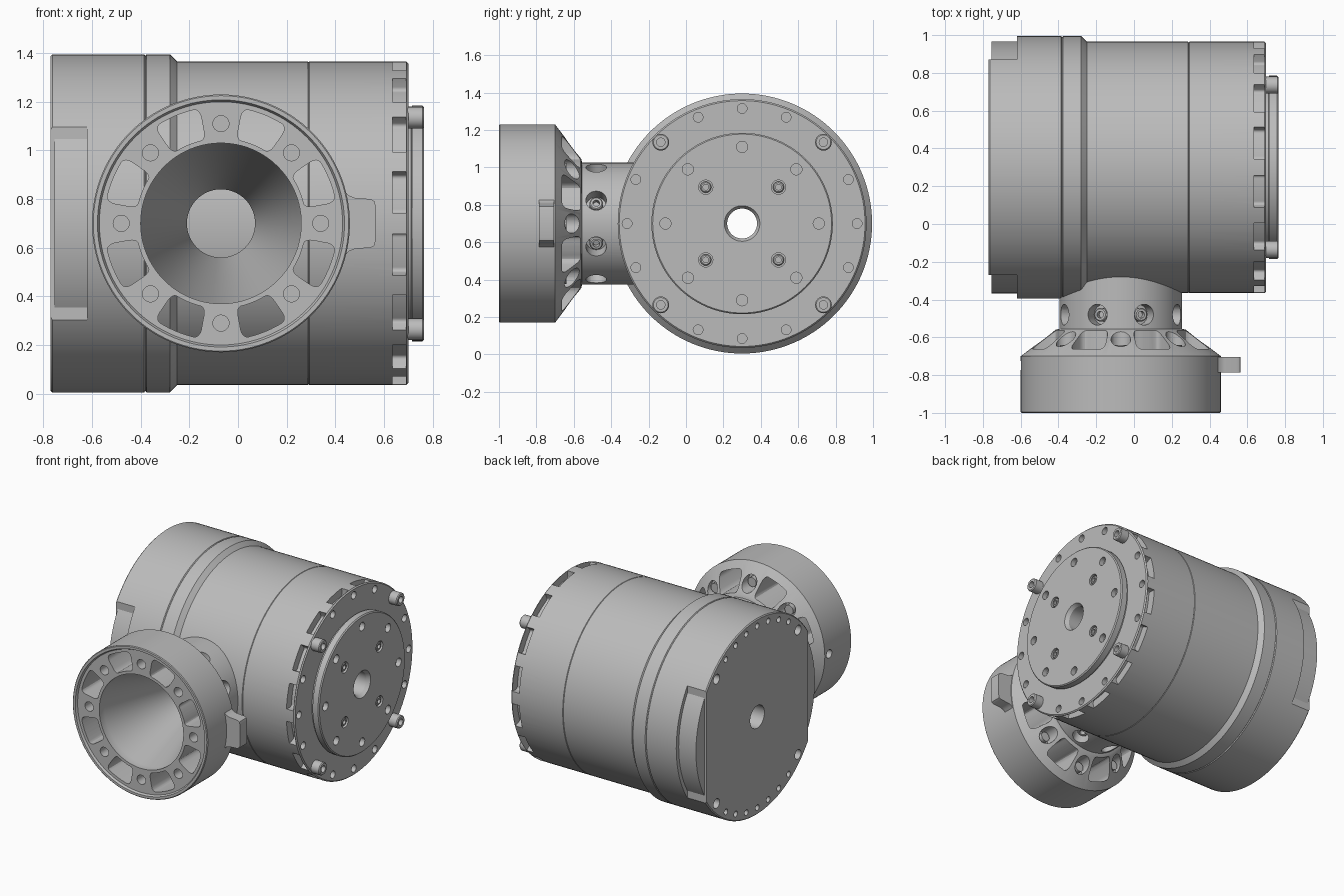
import bpy, bmesh
from math import cos, sin, pi, radians
from mathutils import Matrix, Vector

if "Cube" in bpy.data.objects:
    bpy.data.objects.remove(bpy.data.objects["Cube"])

grey = bpy.data.materials.new("machined_grey")
grey.use_nodes = True
grey.diffuse_color = (0.5, 0.5, 0.5, 1)
grey.node_tree.nodes["Principled BSDF"].inputs["Base Color"].default_value = (0.5, 0.5, 0.5, 1)

# Local z runs along +x for the drum and along +y for the cup
DRUM = Matrix.Translation((0, 0.3, 0.7)) @ Matrix.Rotation(pi / 2, 4, 'Y')
CUP = Matrix.Translation((-0.07, 0, 0.7)) @ Matrix.Rotation(-pi / 2, 4, 'X')
EIGHTH, SIXTEENTH = pi / 4, pi / 8


def lathe(bm, profile, seg=96, frame=Matrix()):
    """Turn a profile of (axial, radius) points around local z."""
    rings = [[bm.verts.new(frame @ Vector((r * cos(2 * pi * i / seg), r * sin(2 * pi * i / seg), z)))
              for i in range(seg)] for z, r in profile]
    pairs = list(zip(rings, rings[1:]))
    if profile[0][1] > 0:
        pairs.append((rings[-1], rings[0]))
    for a, b in pairs:
        for i in range(seg):
            j = (i + 1) % seg
            bm.faces.new((a[i], a[j], b[j], b[i]))
    bmesh.ops.remove_doubles(bm, verts=[v for ring in rings for v in ring], dist=1e-6)


def peg(bm, size, z0, z1, r, a, radial=False):
    """Cylinder along the axis, or pointing outwards at one axial place."""
    if radial:
        m = Matrix.Rotation(a, 4, 'Z') @ Matrix.Translation((r, 0, (z0 + z1) / 2)) @ Matrix.Rotation(pi / 2, 4, 'Y')
        depth = 0.2
    else:
        m, depth = Matrix.Translation((r * cos(a), r * sin(a), (z0 + z1) / 2)), z1 - z0
    bmesh.ops.create_cone(bm, cap_ends=True, segments=24, radius1=size, radius2=size, depth=depth, matrix=m)


def sector(bm, mid, half, r0, r1, z0, z1, steps=8, bevel=0, r0_far=None):
    """Block of a ring; the inner radius may change along the axis."""
    r0_far = r0 if r0_far is None else r0_far
    rows = []
    for i in range(steps + 1):
        a = mid - half + 2 * half * i / steps
        rows.append([bm.verts.new((r * cos(a), r * sin(a), z))
                     for r, z in ((r0, z0), (r1, z0), (r1, z1), (r0_far, z1))])
    for a, b in zip(rows, rows[1:]):
        for k in range(4):
            n = (k + 1) % 4
            bm.faces.new((a[k], a[n], b[n], b[k]))
    bm.faces.new(rows[0])
    bm.faces.new(rows[-1][::-1])
    if bevel:
        corners = [e for row in (rows[0], rows[-1]) for e in row[0].link_edges
                   if e.other_vert(row[0]) is row[3]]
        corners += [e for row in (rows[0], rows[-1]) for e in row[1].link_edges
                    if e.other_vert(row[1]) is row[2]]
        bmesh.ops.bevel(bm, geom=corners, offset=bevel, segments=4, profile=0.5, affect='EDGES')


def screw(bm, frame, size, height):
    """Socket head screw standing on local z = 0."""
    s = size * 0.5
    lathe(bm, [(0, 0), (0, size), (height - 0.006, size), (height, size - 0.006),
               (height, s), (height - 0.03, s), (height - 0.03, 0)], 24, frame)


def finish(name, bm, frame, cutter=None):
    def make(label, data):
        bmesh.ops.recalc_face_normals(data, faces=data.faces[:])
        mesh = bpy.data.meshes.new(label)
        data.to_mesh(mesh)
        data.free()
        obj = bpy.data.objects.new(label, mesh)
        obj.matrix_world = frame
        bpy.context.scene.collection.objects.link(obj)
        return obj
    obj = make(name, bm)
    if cutter:
        tool = make(name + "_cutter", cutter)
        tool.hide_render = True
        mod = obj.modifiers.new("cut", 'BOOLEAN')
        mod.operation, mod.solver, mod.object = 'DIFFERENCE', 'EXACT', tool
        bpy.context.view_layer.update()
        dg = bpy.context.evaluated_depsgraph_get()
        done = bpy.data.meshes.new_from_object(obj.evaluated_get(dg))
        obj.modifiers.clear()
        obj.data = done
        bpy.data.objects.remove(tool)
    obj.data.materials.clear()
    obj.data.materials.append(grey)
    bpy.ops.object.select_all(action='DESELECT')
    obj.select_set(True)
    bpy.context.view_layer.objects.active = obj
    bpy.ops.object.shade_smooth_by_angle(angle=radians(25))
    return obj


# End cap: wide ring with two side flats and arcs of bolt holes
cap, cut = bmesh.new(), bmesh.new()
lathe(cap, [(-0.77, 0.08), (-0.77, 0.688), (-0.763, 0.695), (-0.386, 0.695), (-0.381, 0.689),
            (-0.376, 0.695), (-0.28, 0.695), (-0.245, 0.66), (-0.245, 0.08)], 128)
for side in (-1, 1):
    m = Matrix.Translation((0, side * 0.77, -0.72)) @ Matrix.Diagonal((1.2, 0.4, 0.2, 1))
    bmesh.ops.create_cube(cut, size=1, matrix=m)
    mid = 0 if side > 0 else pi
    for k in range(-3, 4):
        peg(cut, 0.02, -0.8, -0.73, 0.645, mid + k * radians(11))
    for k in (-1, 1):
        peg(cut, 0.034, -0.8, -0.72, 0.635, mid + k * radians(46))
finish("end_cap", cap, DRUM, cut)

# Curved panels filling the side flats
for side, name in ((1, "rear_side_panel"), (-1, "front_side_panel")):
    bm = bmesh.new()
    sector(bm, side * pi / 2, radians(31.8), 0.5, 0.667, -0.755, -0.61, 24)
    finish(name, bm, DRUM)

# Main drum with rim holes and a ring of slots
body, cut = bmesh.new(), bmesh.new()
lathe(body, [(-0.5, 0.085), (-0.5, 0.665), (0.287, 0.665), (0.29, 0.662), (0.293, 0.665),
             (0.692, 0.665), (0.70, 0.657), (0.70, 0.085)], 128)
for k in range(16):
    a = k * SIXTEENTH
    if k % 4 != 2:
        peg(cut, 0.026, 0.65, 0.75, 0.615, a)
    slot = a + SIXTEENTH / 2
    sector(cut, slot, radians(7.5), 0.61, 0.72, 0.635, 0.69, bevel=0.015)
finish("main_drum", body, DRUM, cut)

# Output flange with bolt circle and counterbores
flange, cut = bmesh.new(), bmesh.new()
lathe(flange, [(0.69, 0.08), (0.69, 0.47), (0.712, 0.47), (0.716, 0.485), (0.758, 0.485),
               (0.765, 0.478), (0.765, 0.095), (0.74, 0.08)])
for k in range(8):
    peg(cut, 0.03, 0.73, 0.8, 0.41, k * EIGHTH)
    if k % 2:
        peg(cut, 0.038, 0.735, 0.8, 0.275, k * EIGHTH)
finish("output_flange", flange, DRUM, cut)

# Screws on the drum rim and in the flange
for name, size, height, r, z in (("rim_screws", 0.045, 0.07, 0.615, 0.695),
                                 ("flange_screws", 0.03, 0.036, 0.275, 0.725)):
    bm = bmesh.new()
    for k in range(1, 8, 2):
        a = k * EIGHTH
        screw(bm, Matrix.Translation((r * cos(a), r * sin(a), z)), size, height)
    finish(name, bm, DRUM)

# Cup and neck: tapered bowl, pierced web, radial screw pockets
cup, cut = bmesh.new(), bmesh.new()
lathe(cup, [(-1, 0.508), (-1, 0.525), (-0.995, 0.53), (-0.70, 0.53), (-0.56, 0.345), (-0.555, 0.325),
            (-0.25, 0.325), (-0.25, 0.14), (-0.42, 0.14), (-0.93, 0.33), (-0.985, 0.33),
            (-0.985, 0.5)], 128)
for k in range(8):
    a = k * EIGHTH
    peg(cut, 0.033, -1.1, -0.64, 0.41, a)
    peg(cut, 0.052, -0.68, -0.5, 0.41, a)
    sector(cut, a + SIXTEENTH, radians(12), 0.35, 0.48, -1.1, -0.4, bevel=0.035)
    peg(cut, 0.055, -0.48, -0.48, 0.335, a + SIXTEENTH, True)
peg(cut, 0.03, -0.75, -0.75, -0.58, 0, True)
finish("cup_and_neck", cup, CUP, cut)

bm = bmesh.new()
for k in range(8):
    m = Matrix.Rotation(k * EIGHTH + SIXTEENTH, 4, 'Z') @ Matrix.Translation((0.23, 0, -0.48))
    screw(bm, m @ Matrix.Rotation(pi / 2, 4, 'Y'), 0.036, 0.055)
finish("neck_screws", bm, CUP)

# Side tab with flared root
half = [(0.42, 0.15), (0.455, 0.115), (0.48, 0.105), (0.545, 0.1), (0.56, 0.092), (0.565, 0.075)]
outline = [(x, h) for x, h in half] + [(x, -h) for x, h in reversed(half)]
bm = bmesh.new()
base = bm.faces.new([bm.verts.new((x, -0.785, 0.7 + h)) for x, h in outline])
top = bmesh.ops.extrude_face_region(bm, geom=[base])
bmesh.ops.translate(bm, vec=(0, 0.08, 0), verts=[v for v in top["geom"] if isinstance(v, bmesh.types.BMVert)])
finish("side_tab", bm, Matrix())
